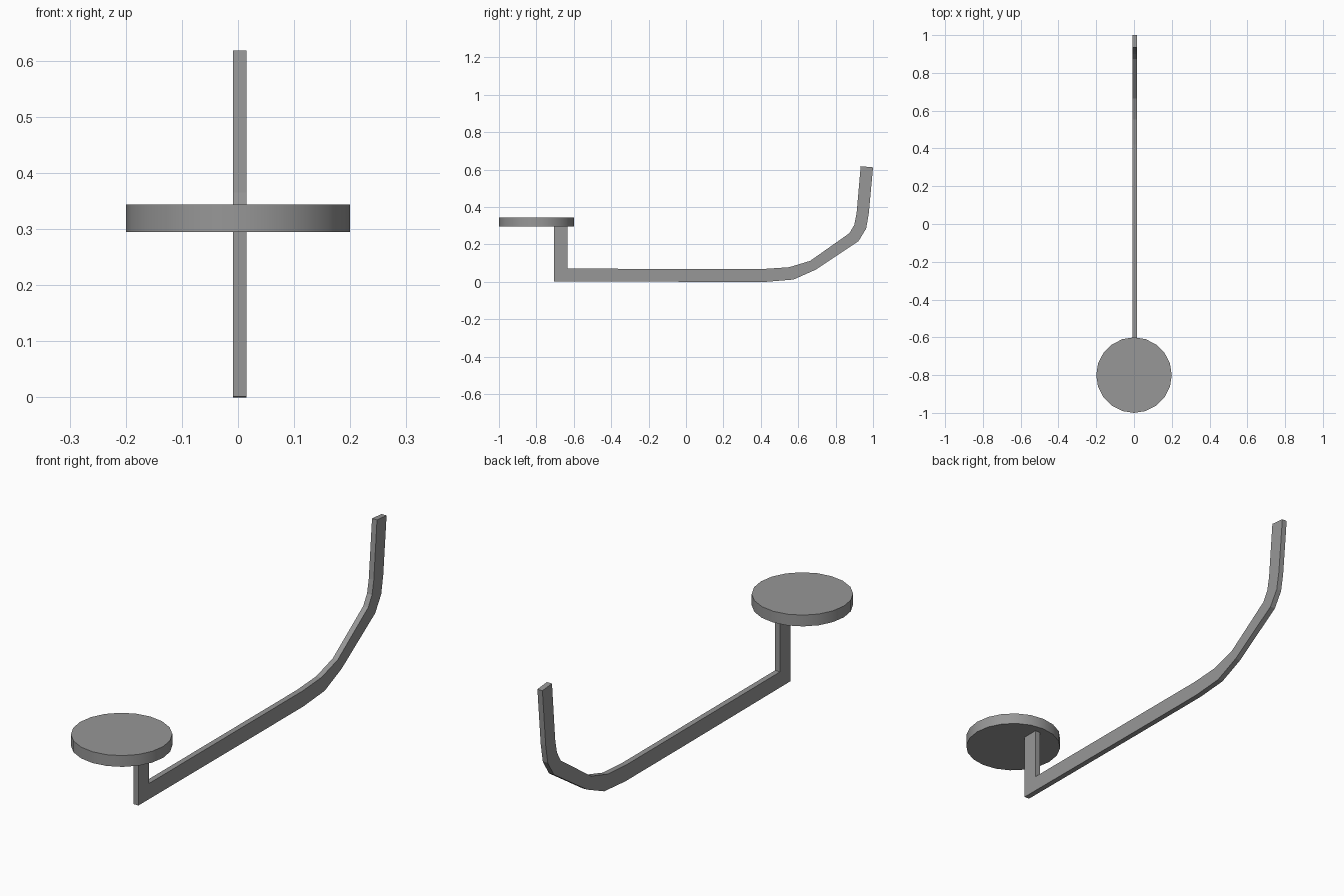
import bpy, bmesh

if "Cube" in bpy.data.objects:
    bpy.data.objects.remove(bpy.data.objects["Cube"])

# Dark grey finish shared by both parts
dark = bpy.data.materials.new("dark_grey")
dark.diffuse_color = (0.31, 0.31, 0.31, 1)
dark.use_nodes = True
dark.node_tree.nodes["Principled BSDF"].inputs["Base Color"].default_value = dark.diffuse_color

# Bent flat bar: side outline in (y, z), extruded across x
OUTLINE = [(-0.706, 0.002), (0.05, 0.0), (0.43, 0.0), (0.575, 0.012), (0.692, 0.064),
           (0.922, 0.217), (0.963, 0.284), (0.977, 0.363), (1.0, 0.612),
           (0.934, 0.618), (0.912, 0.365), (0.90, 0.305), (0.874, 0.26),
           (0.664, 0.112), (0.552, 0.078), (0.42, 0.069), (-0.634, 0.070),
           (-0.634, 0.298), (-0.706, 0.298)]
X0, X1 = -0.009, 0.015

bm = bmesh.new()
face = bm.faces.new([bm.verts.new((X0, y, z)) for y, z in OUTLINE])
ext = bmesh.ops.extrude_face_region(bm, geom=[face], use_keep_orig=True)
bmesh.ops.translate(bm, vec=(X1 - X0, 0, 0),
                    verts=[g for g in ext["geom"] if isinstance(g, bmesh.types.BMVert)])
bmesh.ops.recalc_face_normals(bm, faces=bm.faces)
mesh = bpy.data.meshes.new("bent_bar")
bm.to_mesh(mesh)
bm.free()
mesh.materials.append(dark)
bpy.context.collection.objects.link(bpy.data.objects.new("bent_bar", mesh))

# Round pad on top of the short post
bpy.ops.mesh.primitive_cylinder_add(vertices=20, radius=0.2, depth=0.049,
                                    location=(0, -0.8, 0.3195))
pad = bpy.context.object
pad.name = "round_pad"
pad.data.materials.append(dark)
bpy.ops.object.shade_smooth_by_angle()
